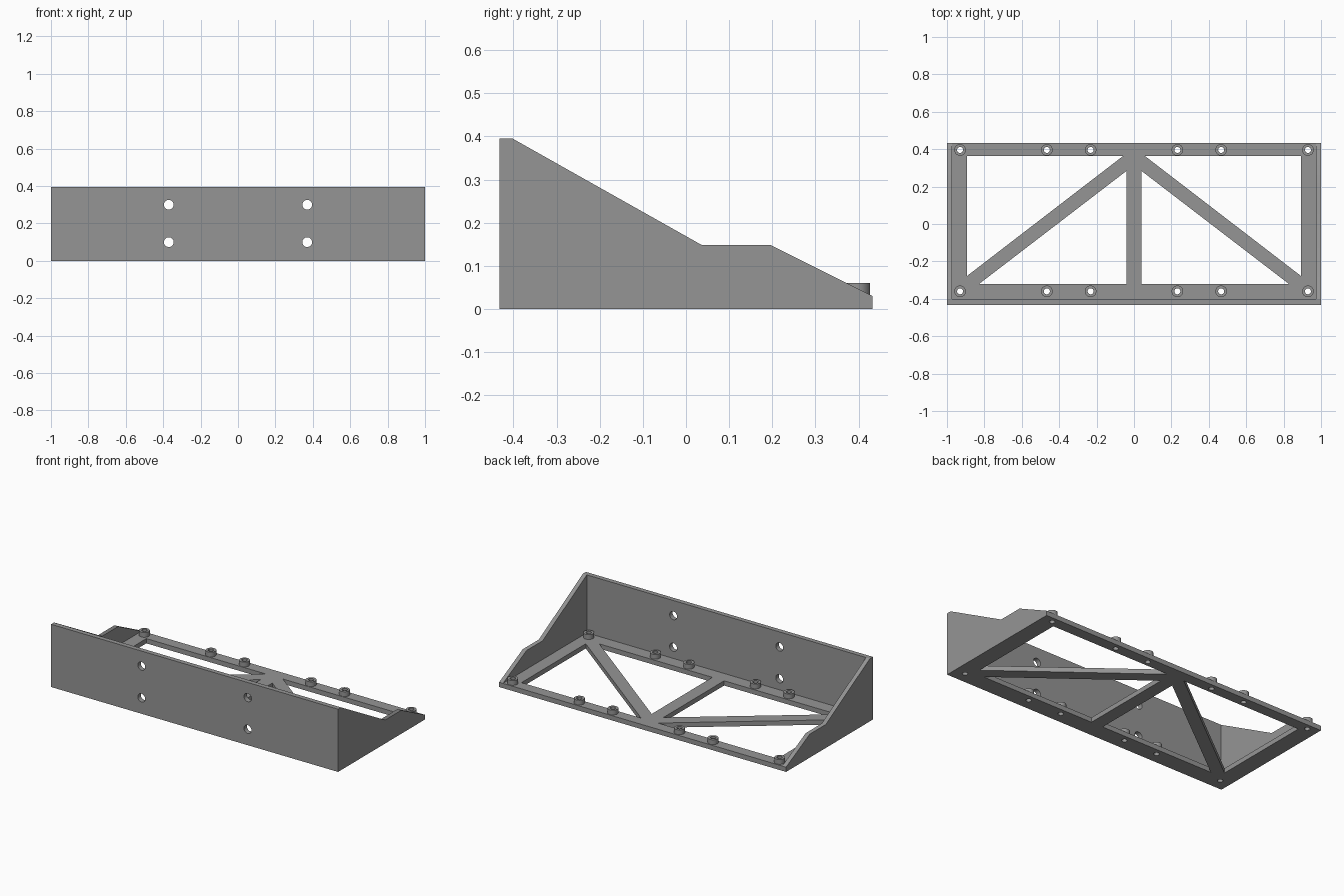
import bpy, math
from mathutils import Matrix

if "Cube" in bpy.data.objects:
    bpy.data.objects.remove(bpy.data.objects["Cube"])

grey = bpy.data.materials.new("mid grey")
grey.diffuse_color = (0.3, 0.3, 0.3, 1)
grey.use_nodes = True
grey.node_tree.nodes["Principled BSDF"].inputs["Base Color"].default_value = grey.diffuse_color

X, Y = 1.0, 0.432        # half footprint
FLOOR, TOP = 0.03, 0.395  # floor thickness, wall height
SIDE, FRONT = 0.027, 0.03  # wall thicknesses


def circle(cx, cy, r, n=32):
    return [(cx + r * math.cos(2 * math.pi * i / n),
             cy + r * math.sin(2 * math.pi * i / n)) for i in range(n)]


def rect(x0, y0, x1, y1):
    return [(x0, y0), (x1, y0), (x1, y1), (x0, y1)]


def plate(name, loops, depth, matrix):
    """Extrude a flat outline with holes from local z = 0 to depth."""
    curve = bpy.data.curves.new(name, 'CURVE')
    curve.dimensions = '2D'
    curve.fill_mode = 'BOTH'
    curve.extrude = depth / 2
    for loop in loops:
        s = curve.splines.new('POLY')
        s.points.add(len(loop) - 1)
        for p, (x, y) in zip(s.points, loop):
            p.co = (x, y, 0, 1)
        s.use_cyclic_u = True
    ob = bpy.data.objects.new(name, curve)
    bpy.context.collection.objects.link(ob)
    bpy.ops.object.select_all(action='DESELECT')
    ob.select_set(True)
    bpy.context.view_layer.objects.active = ob
    bpy.ops.object.convert(target='MESH')
    ob = bpy.context.object
    ob.name = name
    ob.data.transform(matrix @ Matrix.Translation((0, 0, depth / 2)))
    ob.data.materials.clear()
    ob.data.materials.append(grey)
    bpy.ops.object.shade_smooth_by_angle(angle=math.radians(30))
    return ob


# Floor truss: four triangular openings, mirrored, plus screw holes
posts = [(sx * x, y) for x in (0.93, 0.466, 0.232) for sx in (-1, 1)
         for y in (-0.36, 0.396)]
upper = [(-0.893, -0.278), (-0.059, 0.363), (-0.893, 0.363)]
lower = [(-0.829, -0.321), (-0.041, -0.321), (-0.041, 0.283)]
loops = [rect(-X, -Y, X, Y)]
for s in (-1, 1):
    loops += [[(s * x, y) for x, y in tri] for tri in (upper, lower)]
loops += [circle(x, y, 0.016) for x, y in posts]
plate("floor_truss", loops, FLOOR, Matrix())

# Standoff rings on the floor
for i, (x, y) in enumerate(posts):
    plate(f"standoff_{i + 1}", [circle(0, 0, 0.031), circle(0, 0, 0.016)],
          0.03, Matrix.Translation((x, y, FLOOR)))

# Front wall with four mounting holes (local x, y, z -> x, z, -y)
loops = [rect(-X, FLOOR, X, TOP)]
loops += [circle(x, z, 0.026) for x in (-0.37, 0.37) for z in (0.1, 0.3)]
plate("front_wall", loops, FRONT,
      Matrix.Translation((0, -Y + FRONT, 0)) @ Matrix.Rotation(math.pi / 2, 4, 'X'))

# Stepped side walls (local x, y, z -> y, z, x)
profile = [(-Y + FRONT, FLOOR), (Y, FLOOR), (0.197, 0.148),
           (0.037, 0.148), (-Y + FRONT, TOP)]
turn = Matrix(((0, 0, 1, 0), (1, 0, 0, 0), (0, 1, 0, 0), (0, 0, 0, 1)))
for name, x in (("left_wall", -X), ("right_wall", X - SIDE)):
    plate(name, [profile], SIDE, Matrix.Translation((x, 0, 0)) @ turn)
